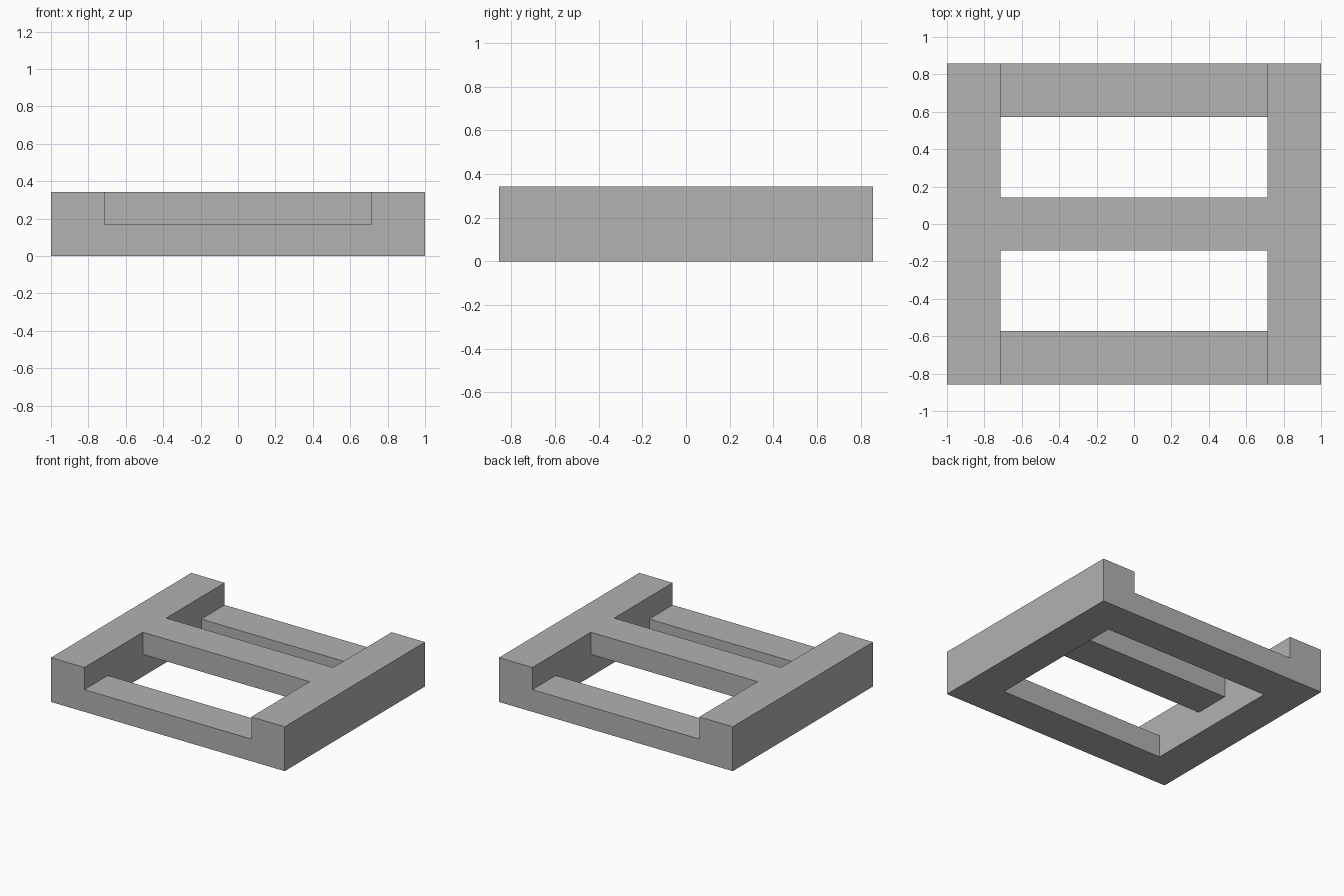
import bpy
import bmesh
from mathutils import Matrix

cube = bpy.data.objects.get("Cube")
if cube:
    bpy.data.objects.remove(cube, do_unlink=True)

U = 1 / 7                 # layout unit: the frame is 14 x 12 units
HEIGHT = 2.4 * U
HALF = HEIGHT / 2

grey = bpy.data.materials.new("plain_grey")
grey.use_nodes = True
grey.diffuse_color = (0.445, 0.445, 0.445, 1)
grey.node_tree.nodes["Principled BSDF"].inputs["Base Color"].default_value = grey.diffuse_color


def box(name, x, y, z):
    """Box object spanning the given (min, max) ranges."""
    spans = (x, y, z)
    size = Matrix.Diagonal([b - a for a, b in spans] + [1])
    centre = Matrix.Translation([(a + b) / 2 for a, b in spans])
    bm = bmesh.new()
    bmesh.ops.create_cube(bm, size=1, matrix=centre @ size)
    mesh = bpy.data.meshes.new(name)
    bm.to_mesh(mesh)
    bm.free()
    obj = bpy.data.objects.new(name, mesh)
    bpy.context.collection.objects.link(obj)
    return obj


# Solid block that the frame is cut from
frame = box("slotted_frame", (-7 * U, 7 * U), (-6 * U, 6 * U), (0, HEIGHT))
frame.data.materials.append(grey)

# Space under the raised middle bar
inner = (-5 * U, 5 * U)
cutters = [box("under_bar_cutter", inner, (-2 * U, 2 * U), (-U, HALF))]

# Window and lowered end bar on each side of the middle
for side, label in ((-1, "front"), (1, "back")):
    window = sorted((side * U, side * 4 * U))
    notch = sorted((side * 3 * U, side * 7 * U))
    cutters.append(box(label + "_window_cutter", inner, window, (-U, HEIGHT + U)))
    cutters.append(box(label + "_notch_cutter", inner, notch, (HALF, HEIGHT + U)))

for cutter in cutters:
    cutter.hide_render = True
    cut = frame.modifiers.new(cutter.name, "BOOLEAN")
    cut.operation = "DIFFERENCE"
    cut.solver = "EXACT"
    cut.object = cutter

# Bake the cuts, merge flat regions and drop the cutters
bpy.context.view_layer.update()
evaluated = frame.evaluated_get(bpy.context.evaluated_depsgraph_get())
bm = bmesh.new()
bm.from_mesh(evaluated.to_mesh())
evaluated.to_mesh_clear()
frame.modifiers.clear()
bmesh.ops.remove_doubles(bm, verts=bm.verts, dist=0.0001)
bmesh.ops.dissolve_limit(bm, angle_limit=0.01, verts=bm.verts, edges=bm.edges)
for face in bm.faces:
    face.material_index = 0
    face.smooth = False
bm.to_mesh(frame.data)
bm.free()
for cutter in cutters:
    bpy.data.objects.remove(cutter, do_unlink=True)
